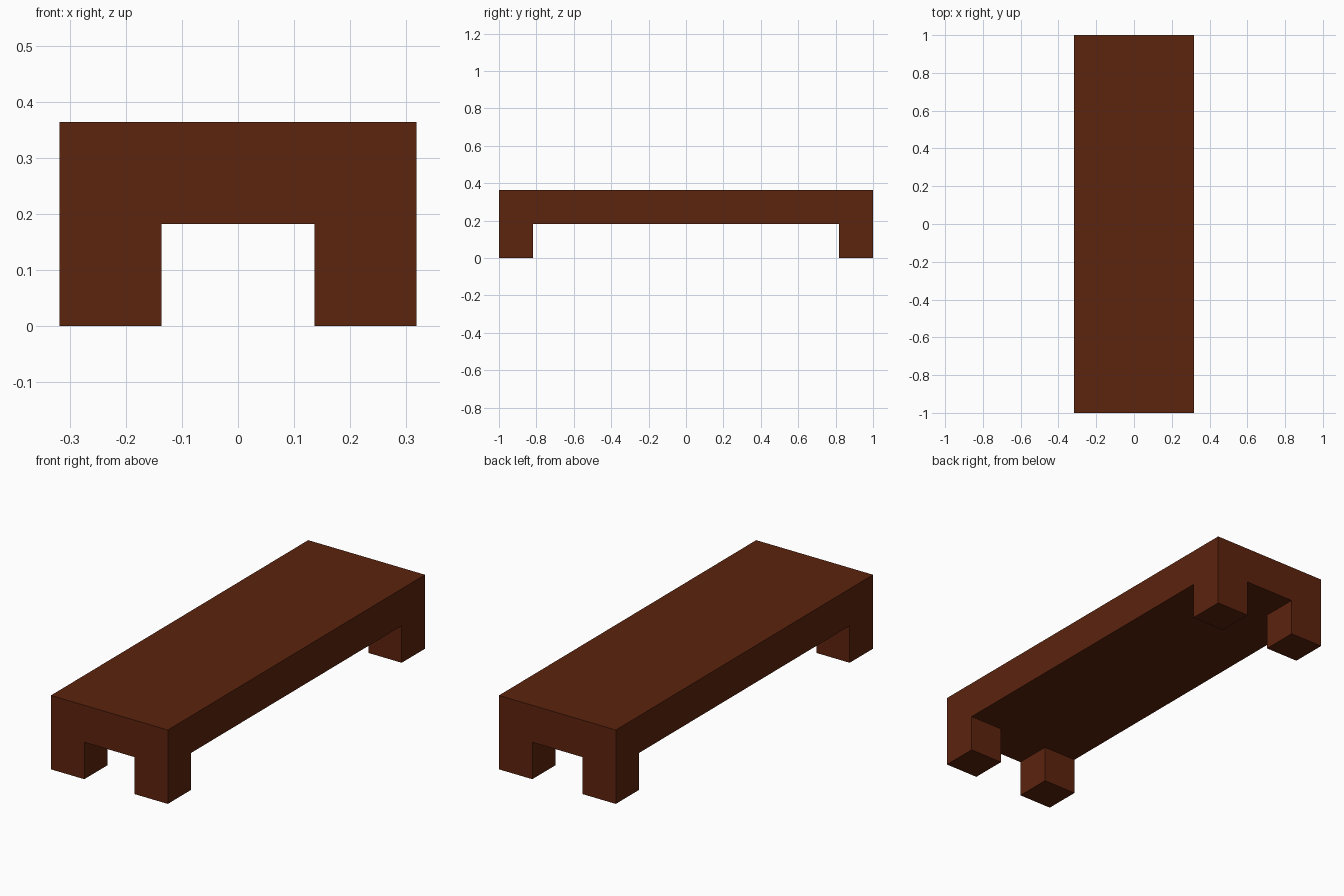
import bpy
import bmesh
import math

if "Cube" in bpy.data.objects:
    bpy.data.objects.remove(bpy.data.objects["Cube"], do_unlink=True)

UNIT = 1 / 11                # the bench is 22 units long
HALF_W, HALF_L = 3.5 * UNIT, 11 * UNIT
LEG = 2 * UNIT               # leg side and height, also the slab thickness

# Dark red-brown wood
wood = bpy.data.materials.new("dark_brown_wood")
wood.use_nodes = True
colour = (0.107, 0.0168, 0.0043, 1)
wood.diffuse_color = colour
bsdf = next(n for n in wood.node_tree.nodes if n.type == 'BSDF_PRINCIPLED')
bsdf.inputs["Base Color"].default_value = colour
bsdf.inputs["Roughness"].default_value = 0.9

# Underside of the slab as a 3 x 3 grid whose corners are leg footprints
bm = bmesh.new()
xs = (-HALF_W, LEG - HALF_W, HALF_W - LEG, HALF_W)
ys = (-HALF_L, LEG - HALF_L, HALF_L - LEG, HALF_L)
grid = [[bm.verts.new((x, y, LEG)) for y in ys] for x in xs]
cells = {(i, j): bm.faces.new((grid[i][j], grid[i][j + 1],
                               grid[i + 1][j + 1], grid[i + 1][j]))
         for i in range(3) for j in range(3)}


def extrude(faces, distance, keep):
    """Extrude faces vertically, optionally keeping the starting faces."""
    result = bmesh.ops.extrude_face_region(bm, geom=faces, use_keep_orig=keep)
    moved = [v for v in result["geom"] if isinstance(v, bmesh.types.BMVert)]
    bmesh.ops.translate(bm, verts=moved, vec=(0, 0, distance))


# Slab rises from the grid
extrude(list(cells.values()), LEG, True)

# Legs drop from the four corner cells
bm.faces.ensure_lookup_table()
corners = []
for f in bm.faces:
    c = f.calc_center_median()
    if (abs(c.z - LEG) < 1e-4 and abs(c.x) > HALF_W - LEG
            and abs(c.y) > HALF_L - LEG):
        corners.append(f)
extrude(corners, -LEG, False)

# Merge coplanar faces into clean flat panels
bmesh.ops.recalc_face_normals(bm, faces=bm.faces[:])
bmesh.ops.dissolve_limit(bm, angle_limit=math.radians(1),
                         verts=bm.verts[:], edges=bm.edges[:])
bmesh.ops.recalc_face_normals(bm, faces=bm.faces[:])

mesh = bpy.data.meshes.new("bench")
bm.to_mesh(mesh)
bm.free()
mesh.materials.append(wood)
bench = bpy.data.objects.new("bench", mesh)
bpy.context.collection.objects.link(bench)
